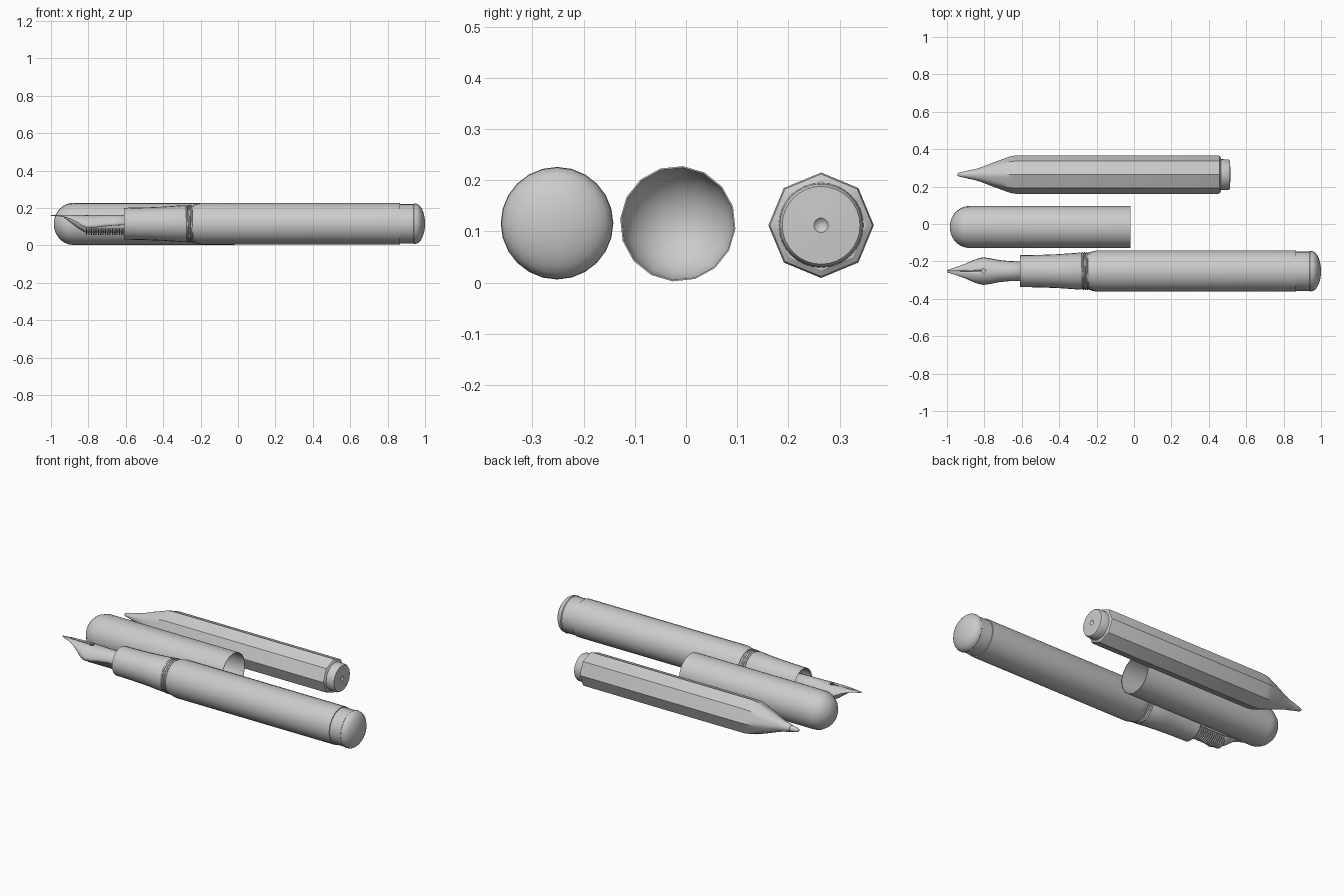
import bpy, bmesh, math
from mathutils import Matrix, Vector

if "Cube" in bpy.data.objects:
    bpy.data.objects.remove(bpy.data.objects["Cube"])

PEN_Y, PEN_Z = -0.252, 0.116
CAP_Y, CAP_Z = -0.016, 0.115
PENCIL_Y, PENCIL_Z = 0.264, 0.112


def finish(name, bm, angle=32):
    bmesh.ops.recalc_face_normals(bm, faces=bm.faces)
    me = bpy.data.meshes.new(name)
    bm.to_mesh(me)
    bm.free()
    for p in me.polygons:
        p.use_smooth = True
    me.set_sharp_from_angle(angle=math.radians(angle))
    ob = bpy.data.objects.new(name, me)
    bpy.context.collection.objects.link(ob)
    return ob


def lathe(name, profile, y, z, sides=20, phase=0.0, facet=None):
    """Spin (x, radius) points around an axis along x; facet scales the radius by angle."""
    bm = bmesh.new()
    prev = None
    for x, r in profile:
        if r == 0:
            ring = [bm.verts.new((x, y, z))] * sides
        else:
            ring = []
            for i in range(sides):
                a = 2 * math.pi * i / sides + phase
                k = r * (facet(a, x) if facet else 1)
                ring.append(bm.verts.new((x, y + k * math.cos(a), z + k * math.sin(a))))
        if prev:
            for i in range(sides):
                j = (i + 1) % sides
                quad = list(dict.fromkeys((prev[i], prev[j], ring[j], ring[i])))
                if len(quad) > 2:
                    bm.faces.new(quad)
        prev = ring
    return finish(name, bm)


def dome(x0, r, length, steps=7):
    """Rounded end from (x0, r) to the axis at x0 + length."""
    return [(x0 + length * math.sin(t * math.pi / 2 / steps),
             r * math.cos(t * math.pi / 2 / steps) if t < steps else 0)
            for t in range(steps + 1)]


# fountain pen: barrel, end knob, grip with recessed mouth
lathe("pen_barrel", [(-0.24, 0), (-0.24, 0.100), (-0.225, 0.105), (-0.20, 0.110),
                     (0.865, 0.110), (0.865, 0)], PEN_Y, PEN_Z, 24)
lathe("pen_end_knob", [(0.865, 0), (0.865, 0.105), (0.938, 0.105), (0.942, 0.109)]
      + dome(0.948, 0.108, 0.052), PEN_Y, PEN_Z, 24)
lathe("pen_grip", [(-0.55, 0), (-0.55, 0.072), (-0.605, 0.078), (-0.61, 0.085), (-0.50, 0.087),
                   (-0.40, 0.091), (-0.29, 0.099), (-0.28, 0.096), (-0.24, 0.096), (-0.24, 0)],
      PEN_Y, PEN_Z, 24)

# screw thread between grip and barrel
curve = bpy.data.curves.new("pen_thread", 'CURVE')
curve.dimensions = '3D'
curve.bevel_depth = 0.005
curve.bevel_resolution = 1
curve.use_fill_caps = True
spline = curve.splines.new('POLY')
turns, per = 3, 24
spline.points.add(turns * per)
for i, p in enumerate(spline.points):
    a = 2 * math.pi * i / per
    p.co = (-0.277 + 0.035 * i / (turns * per),
            PEN_Y + 0.097 * math.cos(a), PEN_Z + 0.097 * math.sin(a), 1)
bpy.context.collection.objects.link(bpy.data.objects.new("pen_thread", curve))

# nib: arched sheet, (x, half width, arch depth)
stations = [(-1.0, 0.004, 0.001), (-0.95, 0.020, 0.005), (-0.90, 0.038, 0.018),
            (-0.86, 0.056, 0.038), (-0.83, 0.067, 0.060), (-0.805, 0.072, 0.068),
            (-0.77, 0.067, 0.066), (-0.72, 0.057, 0.060), (-0.66, 0.051, 0.054),
            (-0.55, 0.050, 0.050)]
bm = bmesh.new()
cols = 12
rows = []
for x, w, d in stations:
    row = []
    for i in range(cols + 1):
        a = (i / cols - 0.5) * math.pi
        row.append(bm.verts.new((x, PEN_Y + w * math.sin(a), 0.161 - d * (1 - math.cos(a)))))
    rows.append(row)
for a, b in zip(rows, rows[1:]):
    for i in range(cols):
        bm.faces.new((a[i], b[i], b[i + 1], a[i + 1]))
nib = finish("nib", bm)
solid = nib.modifiers.new("thickness", 'SOLIDIFY')
solid.thickness = 0.004
solid.offset = 0

# breather hole and slit cut through the nib
bm = bmesh.new()
bmesh.ops.create_cone(bm, cap_ends=True, segments=16, radius1=0.012, radius2=0.012, depth=0.06,
                      matrix=Matrix.Translation((-0.805, PEN_Y, 0.16)))
hole = finish("nib_hole_cutter", bm)
bm = bmesh.new()
bmesh.ops.create_cube(bm, size=1, matrix=Matrix.Translation((-0.93, PEN_Y, 0.16))
                      @ Matrix.Diagonal((0.24, 0.002, 0.06, 1)))
slit = finish("nib_slit_cutter", bm)
for cutter in (hole, slit):
    cutter.hide_render = True
    cutter.hide_viewport = True
    mod = nib.modifiers.new("cut", 'BOOLEAN')
    mod.operation = 'DIFFERENCE'
    mod.solver = 'EXACT'
    mod.object = cutter


# feed under the nib: half-round sections (x, half width, top z, bottom z)
def half_round(name, sections, seg=10):
    bm = bmesh.new()
    loops = []
    for x, w, top, bottom in sections:
        loops.append([bm.verts.new((x, PEN_Y + w * math.cos(math.pi * i / seg),
                                    top - (top - bottom) * math.sin(math.pi * i / seg)))
                      for i in range(seg + 1)])
    n = seg + 1
    for a, b in zip(loops, loops[1:]):
        for i in range(n):
            bm.faces.new((a[i], a[(i + 1) % n], b[(i + 1) % n], b[i]))
    bm.faces.new(loops[0])
    bm.faces.new(loops[-1])
    return finish(name, bm)


half_round("feed_core", [(-0.93, 0.006, 0.155, 0.148), (-0.89, 0.022, 0.145, 0.118),
                         (-0.85, 0.036, 0.125, 0.088), (-0.82, 0.044, 0.115, 0.070),
                         (-0.80, 0.042, 0.110, 0.068), (-0.55, 0.042, 0.110, 0.070)])
for i in range(17):
    x = -0.812 + i * 0.0125
    half_round(f"feed_fin_{i + 1}", [(x, 0.048, 0.108, 0.057), (x + 0.006, 0.048, 0.108, 0.057)])

# cap: thin hollow tube with a domed end, open toward +x
outer = [(-0.88 - (x - 0), r) for x, r in dome(0, 0.113, 0.105)]
inner = [(-0.88 - x, r) for x, r in dome(0, 0.110, 0.102)]
lathe("pen_cap", outer[::-1] + [(-0.02, 0.113), (-0.02, 0.110)] + inner,
      CAP_Y, CAP_Z, 16, math.radians(-5))


# pencil: softly eight-sided body easing into a round tip
def eight_sided(a, x):
    fade = min(1, max(0, (x + 0.85) / 0.2))
    sector = math.pi / 4
    off = (a % sector) - sector / 2
    octagon = math.cos(sector / 2) / math.cos(off)
    return 1 + fade * (octagon - 1)


lathe("pencil_body", [(-0.892, 0), (-0.892, 0.021), (-0.85, 0.029), (-0.81, 0.042), (-0.76, 0.062),
                      (-0.70, 0.084), (-0.66, 0.098), (-0.63, 0.103), (0.450, 0.103),
                      (0.458, 0.100), (0.465, 0.088), (0.465, 0)],
      PENCIL_Y, PENCIL_Z, 32, 0, eight_sided)
lathe("pencil_tip", [(-0.945, 0), (-0.943, 0.006), (-0.93, 0.012), (-0.895, 0.019), (-0.89, 0.019),
                     (-0.89, 0)], PENCIL_Y, PENCIL_Z, 16)
lathe("pencil_end_button", [(0.46, 0), (0.46, 0.083), (0.505, 0.081), (0.513, 0.076),
                            (0.516, 0.014), (0.512, 0.010), (0.508, 0)], PENCIL_Y, PENCIL_Z, 32)
